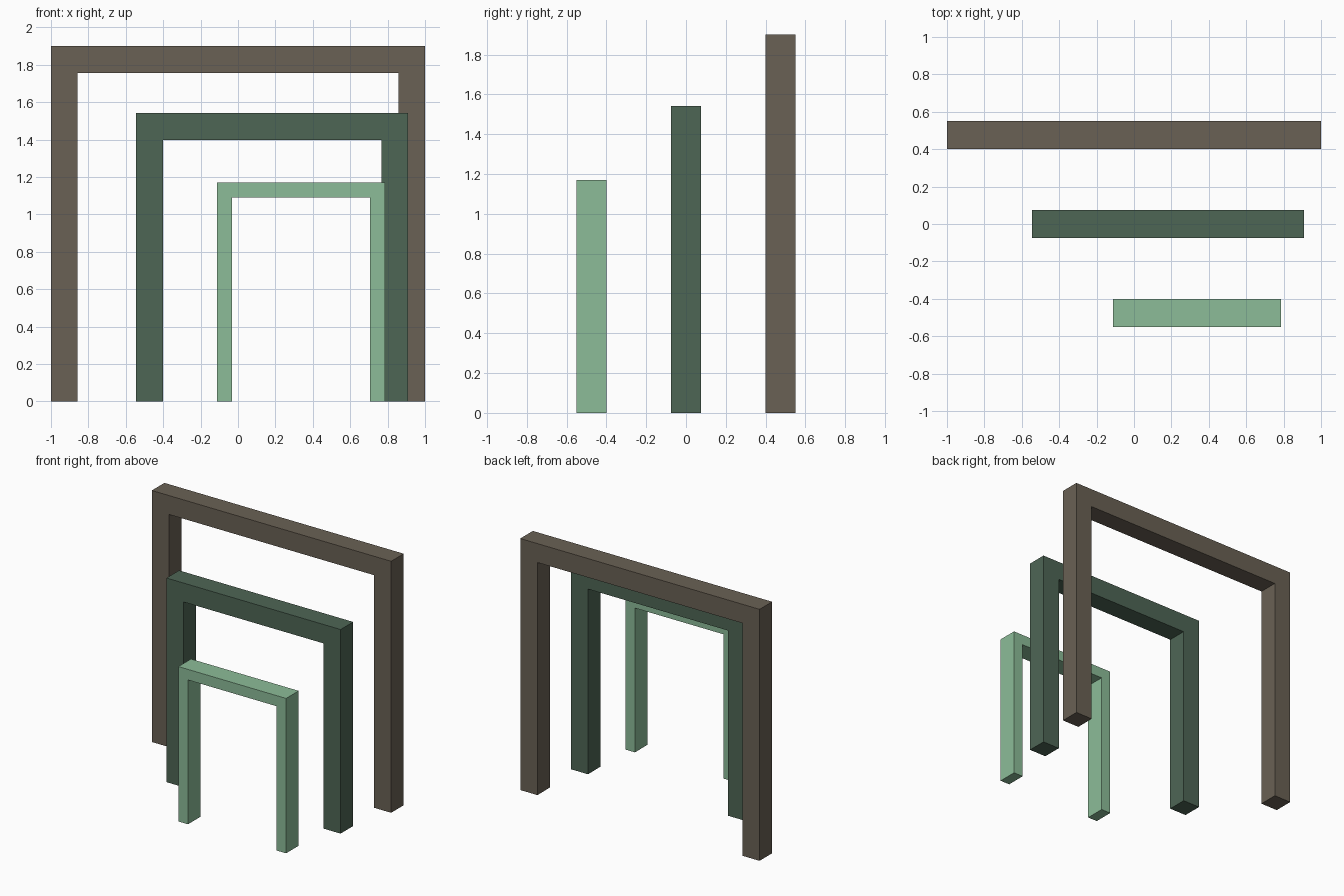
import bpy
import bmesh

cube = bpy.data.objects.get("Cube")
if cube:
    bpy.data.objects.remove(cube, do_unlink=True)


def make_material(name, rgb):
    mat = bpy.data.materials.new(name)
    mat.use_nodes = True
    color = (*rgb, 1.0)
    mat.diffuse_color = color
    bsdf = next(n for n in mat.node_tree.nodes if n.type == "BSDF_PRINCIPLED")
    bsdf.inputs["Base Color"].default_value = color
    return mat


def make_arch(name, left, right, height, bar, y_front, depth, mat):
    """Square portal: an upside-down U profile extruded front to back."""
    profile = [
        (left, 0), (left, height), (right, height), (right, 0),
        (right - bar, 0), (right - bar, height - bar),
        (left + bar, height - bar), (left + bar, 0),
    ]
    bm = bmesh.new()
    face = bm.faces.new([bm.verts.new((x, y_front, z)) for x, z in profile])
    extruded = bmesh.ops.extrude_face_region(bm, geom=[face], use_keep_orig=True)
    moved = [v for v in extruded["geom"] if isinstance(v, bmesh.types.BMVert)]
    bmesh.ops.translate(bm, verts=moved, vec=(0, depth, 0))
    bmesh.ops.recalc_face_normals(bm, faces=bm.faces)
    mesh = bpy.data.meshes.new(name)
    bm.to_mesh(mesh)
    bm.free()
    mesh.materials.append(mat)
    obj = bpy.data.objects.new(name, mesh)
    bpy.context.collection.objects.link(obj)
    return obj


brown = make_material("brown", (0.144, 0.120, 0.089))
dark_green = make_material("dark green", (0.076, 0.133, 0.091))
light_green = make_material("light green", (0.262, 0.503, 0.314))

# Three nested portals, largest at the back
depth = 0.15
make_arch("back_arch", -1.0, 1.0, 1.9, 0.143, 0.4, depth, brown)
make_arch("middle_arch", -0.545, 0.91, 1.542, 0.143, -0.075, depth, dark_green)
make_arch("front_arch", -0.113, 0.787, 1.17, 0.08, -0.55, depth, light_green)
